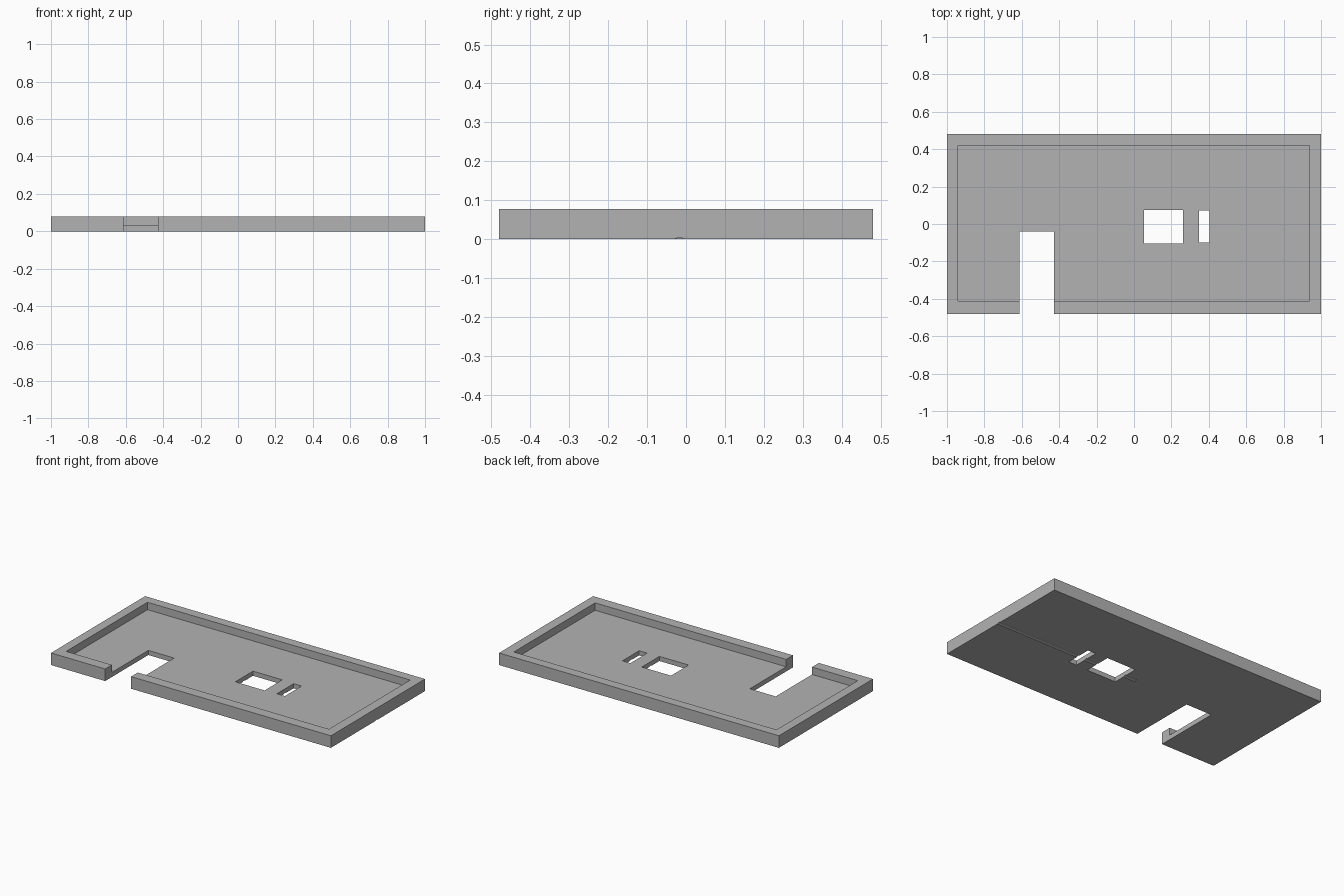
import bpy
import bmesh
from math import sin, cos, radians
from mathutils import Matrix, Vector

if "Cube" in bpy.data.objects:
    bpy.data.objects.remove(bpy.data.objects["Cube"], do_unlink=True)

HEIGHT, FLOOR, OVER = 0.078, 0.03, 0.1

# Single grey plastic
grey = bpy.data.materials.new("grey plastic")
grey.use_nodes = True
grey.diffuse_color = (0.45, 0.45, 0.45, 1)
grey.node_tree.nodes["Principled BSDF"].inputs["Base Color"].default_value = (0.45, 0.45, 0.45, 1)


def add_object(name, bm):
    bmesh.ops.recalc_face_normals(bm, faces=bm.faces)
    mesh = bpy.data.meshes.new(name)
    bm.to_mesh(mesh)
    bm.free()
    mesh.materials.append(grey)
    obj = bpy.data.objects.new(name, mesh)
    bpy.context.collection.objects.link(obj)
    return obj


def box(name, x, y, z):
    bm = bmesh.new()
    size = Vector((x[1] - x[0], y[1] - y[0], z[1] - z[0]))
    centre = Vector((sum(x), sum(y), sum(z))) / 2
    bmesh.ops.create_cube(bm, size=1, matrix=Matrix.LocRotScale(centre, None, size))
    return add_object(name, bm)


def rod(name, x, y, z, radius):
    """Round bar lying along x."""
    bm = bmesh.new()
    ring = [bm.verts.new((x[0], y + radius * cos(radians(a)), z + radius * sin(radians(a))))
            for a in range(0, 360, 15)]
    face = bm.faces.new(ring)
    sides = bmesh.ops.extrude_face_region(bm, geom=[face], use_keep_orig=True)["geom"]
    bmesh.ops.translate(bm, vec=(x[1] - x[0], 0, 0),
                        verts=[v for v in sides if isinstance(v, bmesh.types.BMVert)])
    return add_object(name, bm)


# Outer block of the shallow tray
tray = box("tray", (-1, 1), (-0.48, 0.48), (0, HEIGHT))
through = (-OVER, HEIGHT + OVER)

cutters = [
    # Recess inside the raised rim
    box("recess_cutter", (-0.94, 0.937), (-0.411, 0.419), (FLOOR, HEIGHT + OVER)),
    # Notch through the front wall and floor
    box("notch_cutter", (-0.613, -0.428), (-0.6, -0.04), through),
    # Square window and narrow slot in the floor
    box("window_cutter", (0.054, 0.263), (-0.104, 0.076), through),
    box("slot_cutter", (0.348, 0.405), (-0.1, 0.071), through),
    # Faint round groove along the underside
    rod("groove_cutter", (-0.03, 1 + OVER), -0.017, -0.018, 0.022),
]

for cutter in cutters:
    cut = tray.modifiers.new(cutter.name, "BOOLEAN")
    cut.operation = "DIFFERENCE"
    cut.solver = "EXACT"
    cut.object = cutter
    cutter.hide_render = True

# Bake the cuts and drop the helpers
bpy.context.view_layer.update()
graph = bpy.context.evaluated_depsgraph_get()
baked = bpy.data.meshes.new_from_object(tray.evaluated_get(graph))
tray.modifiers.clear()
tray.data = baked
baked.materials.clear()
baked.materials.append(grey)
for cutter in cutters:
    bpy.data.objects.remove(cutter, do_unlink=True)
